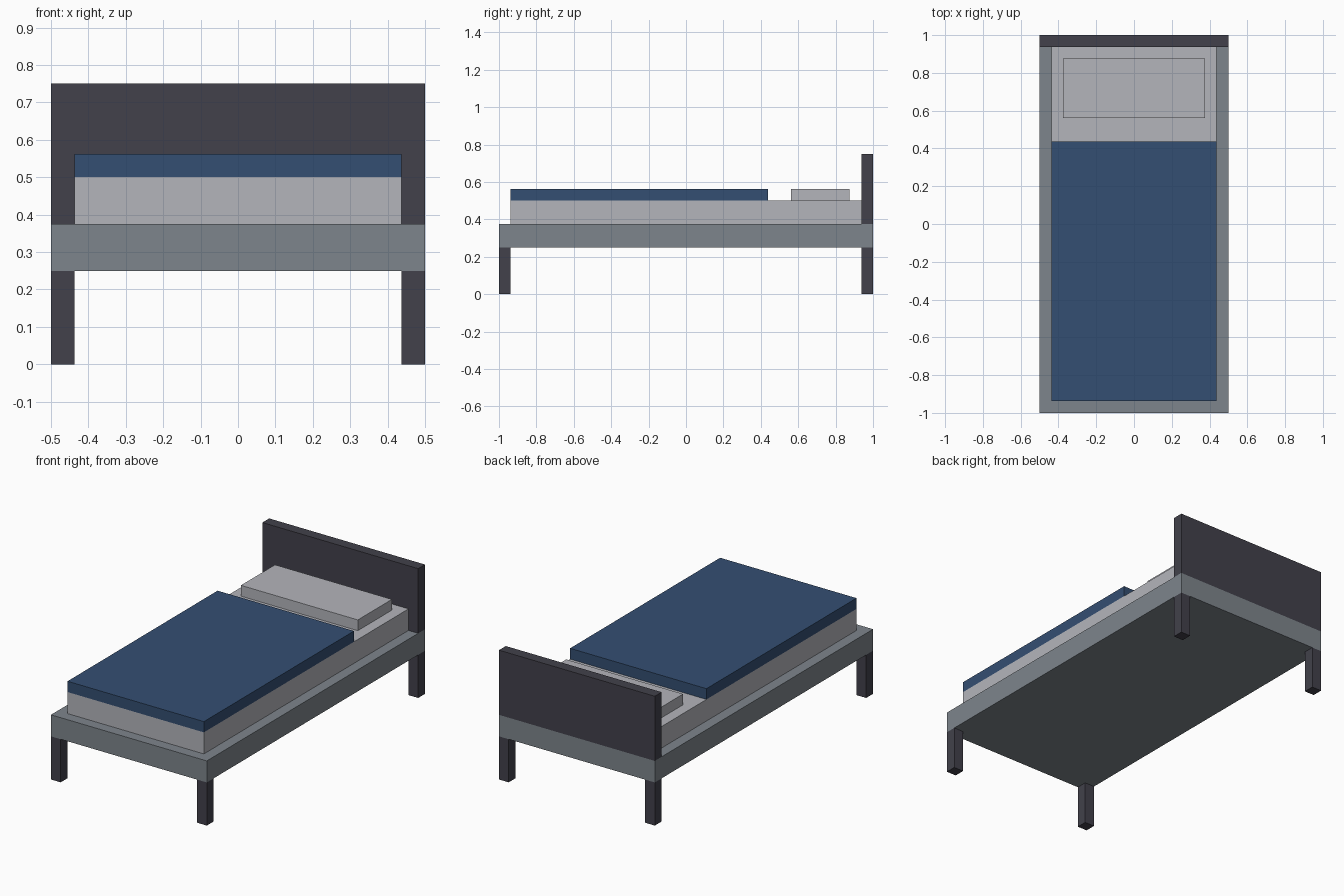
import bpy
import bmesh
from mathutils import Vector

if "Cube" in bpy.data.objects:
    bpy.data.objects.remove(bpy.data.objects["Cube"], do_unlink=True)

U = 1 / 16  # design grid step


def material(name, rgb):
    mat = bpy.data.materials.new(name)
    mat.use_nodes = True
    colour = (*rgb, 1)
    mat.diffuse_color = colour
    mat.node_tree.nodes["Principled BSDF"].inputs["Base Color"].default_value = colour
    return mat


def box(name, low, high, mat):
    """Box between two corners given in grid steps."""
    low, high = Vector(low) * U, Vector(high) * U
    bm = bmesh.new()
    bmesh.ops.create_cube(bm, size=1)
    bmesh.ops.scale(bm, vec=high - low, verts=bm.verts)
    mesh = bpy.data.meshes.new(name)
    bm.to_mesh(mesh)
    bm.free()
    mesh.materials.append(mat)
    obj = bpy.data.objects.new(name, mesh)
    obj.location = (low + high) / 2
    bpy.context.collection.objects.link(obj)
    return obj


dark = material("dark wood", (0.054, 0.053, 0.070))
grey = material("grey frame", (0.208, 0.235, 0.262))
linen = material("pale linen", (0.456, 0.462, 0.497))
blue = material("blue blanket", (0.034, 0.077, 0.168))

# Frame and headboard
box("bed_frame", (-8, -16, 4), (8, 16, 6), grey)
box("headboard", (-8, 15, 6), (8, 16, 12), dark)

# Bedding
box("mattress", (-7, -15, 6), (7, 15, 8), linen)
box("blanket", (-7, -15, 8), (7, 7, 9), blue)
box("pillow", (-6, 9, 8), (6, 14, 9), linen)

# Corner legs
for side, x in (("right", -8), ("left", 7)):
    for end, y in (("front", -16), ("back", 15)):
        box(f"{end}_{side}_leg", (x, y, 0), (x + 1, y + 1, 4), dark)
